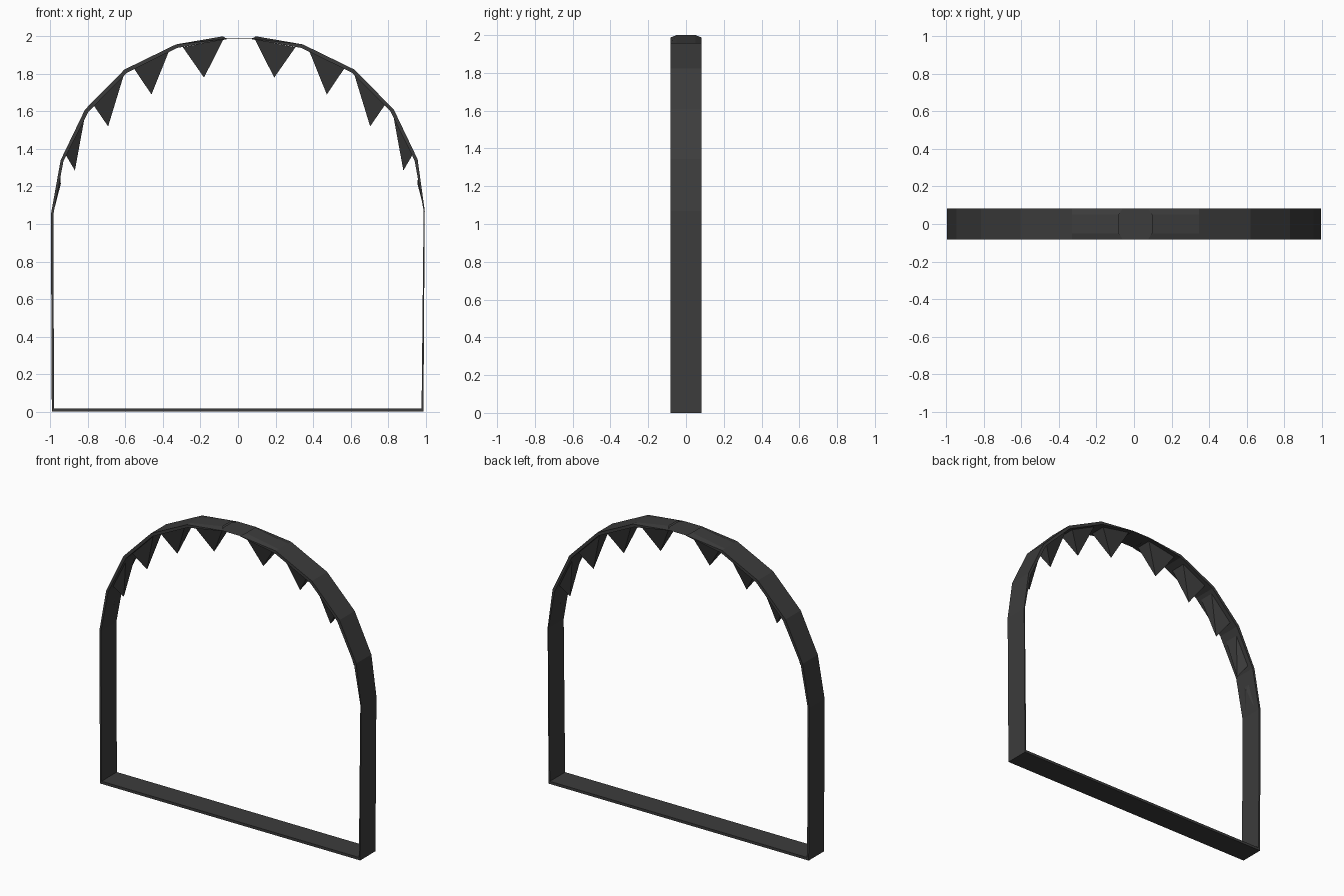
import bpy

if "Cube" in bpy.data.objects:
    bpy.data.objects.remove(bpy.data.objects["Cube"])

dark = bpy.data.materials.new("dark_grey")
dark.diffuse_color = (0.045, 0.045, 0.045, 1)
dark.use_nodes = True
dark.node_tree.nodes["Principled BSDF"].inputs["Base Color"].default_value = dark.diffuse_color

HALF = 0.083     # half depth of the frame
FLAT = 0.05      # half depth of the crown's flat top
MID = 0.006      # mirror line of the teeth


def make(name, verts, faces):
    me = bpy.data.meshes.new(name)
    me.from_pydata(verts, [], faces)
    me.materials.append(dark)
    ob = bpy.data.objects.new(name, me)
    bpy.context.collection.objects.link(ob)
    return ob


# Frame strip: outer and inner outline (x, z), from the left crown end
# down, across the floor and up to the right crown end
outer = [(-.08, 2.0), (-.33, 1.957), (-.605, 1.823), (-.815, 1.61), (-.945, 1.34), (-.997, 1.05), (-.992, 0),
         (.988, 0), (.995, 1.07), (.957, 1.345), (.83, 1.61), (.62, 1.823), (.345, 1.957), (.095, 2.0)]
inner = [(-.06, 1.984), (-.325, 1.938), (-.592, 1.806), (-.797, 1.598), (-.93, 1.335), (-.984, 1.05), (-.98, .018),
         (.978, .018), (.989, 1.07), (.941, 1.338), (.812, 1.6), (.608, 1.806), (.338, 1.938), (.075, 1.984)]
verts, faces = [], []
last = len(outer) - 1
for i, ((ox, oz), (ix, iz)) in enumerate(zip(outer, inner)):
    end = i in (0, last)
    ex, ez = (ix, 1.987) if end else (ox, oz)   # chamfered crown corners
    verts += [(ex, -HALF, ez), (ox, -FLAT, oz), (ox, FLAT, oz), (ex, HALF, ez),
              (ix, HALF, iz), (ix, -HALF, iz)]
for i in range(last):
    a, b = i * 6, i * 6 + 6
    for j in range(6):
        k = (j + 1) % 6
        faces.append((a + j, a + k, b + k, b + j))
make("arch_frame", verts, faces)

# Thin octagonal sheet closing the crown
crown = [(-.06, -HALF, 1.987), (.075, -HALF, 1.987), (.095, -FLAT, 1.99), (.095, FLAT, 1.99),
         (.075, HALF, 1.987), (-.06, HALF, 1.987), (-.08, FLAT, 1.99), (-.08, -FLAT, 1.99)]
make("crown_sheet", crown, [range(8)])

# Hanging teeth: lower base edge, upper base edge, tip (distance from mid, z)
teeth = [((.30, 1.942), (.085, 1.982), (.187, 1.78)),
         ((.56, 1.828), (.375, 1.918), (.467, 1.69)),
         ((.777, 1.635), (.612, 1.802), (.698, 1.52)),
         ((.925, 1.37), (.822, 1.575), (.875, 1.285)),
         ((.982, 1.09), (.955, 1.27), (.95, 1.215))]
for n, (lo, hi, tip) in enumerate(teeth):
    d = 0.055 if n < 4 else 0.04
    for side, s in (("left", -1), ("right", 1)):
        p = [(lo, -d), (hi, -d), (hi, d), (lo, d), (tip, 0)]
        v = [(MID + s * x, y, z) for (x, z), y in p]
        f = [(0, 1, 2, 3), (1, 0, 4), (2, 1, 4), (3, 2, 4), (0, 3, 4)]
        if s < 0:
            f = [q[::-1] for q in f]
        make(f"tooth_{side}_{n + 1}", v, f)
